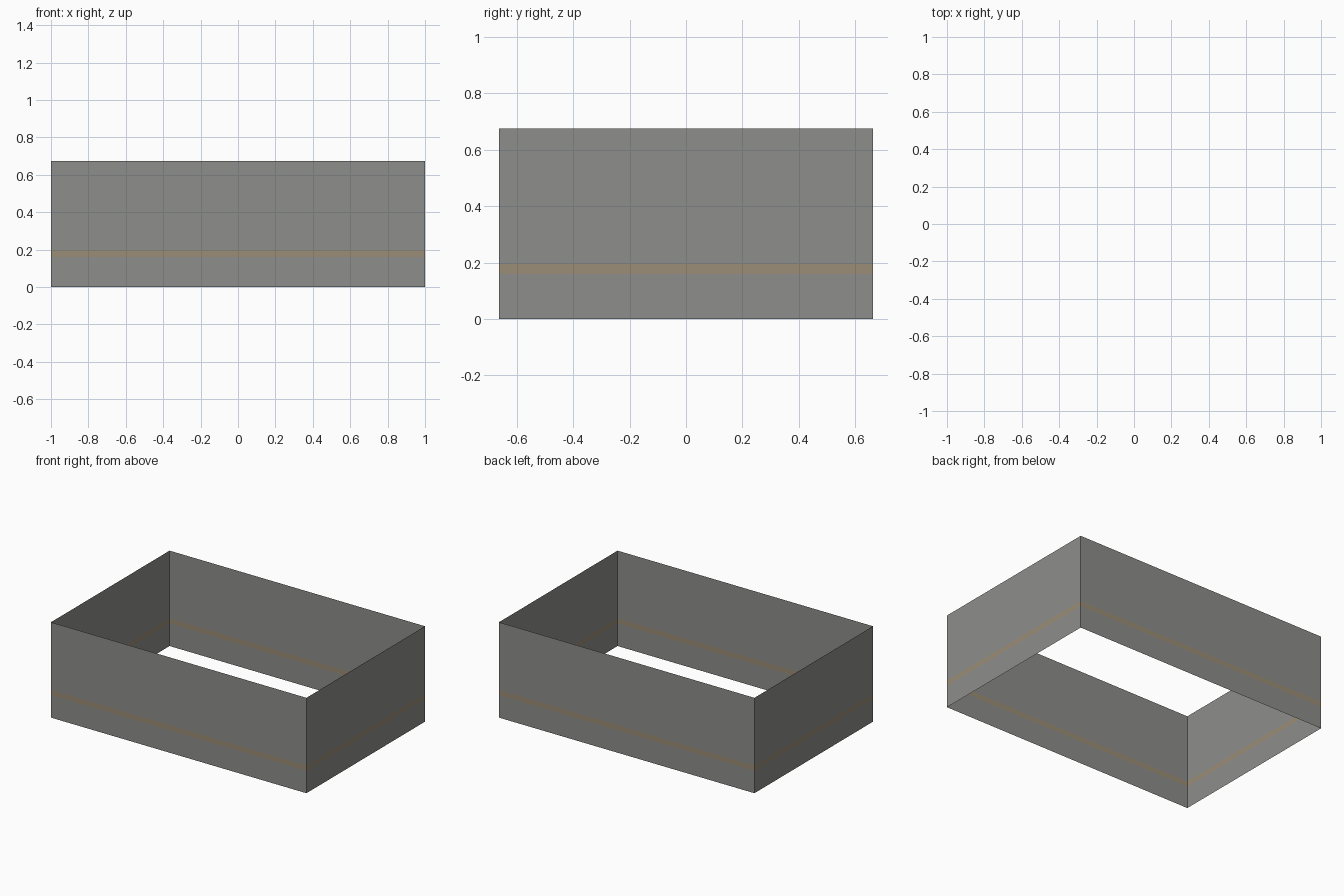
import bpy
import bmesh

if "Cube" in bpy.data.objects:
    bpy.data.objects.remove(bpy.data.objects["Cube"])

HX, HY = 1.0, 0.663
LEVELS = [0.0, 0.16, 0.195, 0.675]


def material(name, rgb):
    m = bpy.data.materials.new(name)
    m.diffuse_color = (*rgb, 1.0)
    m.use_nodes = True
    m.node_tree.nodes["Principled BSDF"].inputs["Base Color"].default_value = m.diffuse_color
    return m


grey = material("wall grey", (0.27, 0.27, 0.258))
tan = material("stripe tan", (0.33, 0.265, 0.18))

# Open rectangular wall of thin sheets, with a stripe band near the bottom
bm = bmesh.new()
corners = [(-HX, -HY), (HX, -HY), (HX, HY), (-HX, HY)]
rings = [[bm.verts.new((x, y, z)) for x, y in corners] for z in LEVELS]
for band, (low, high) in enumerate(zip(rings, rings[1:])):
    for i in range(4):
        j = (i + 1) % 4
        face = bm.faces.new((low[i], low[j], high[j], high[i]))
        face.material_index = 1 if band == 1 else 0

mesh = bpy.data.meshes.new("perimeter_wall")
bm.to_mesh(mesh)
bm.free()
mesh.materials.append(grey)
mesh.materials.append(tan)
wall = bpy.data.objects.new("perimeter_wall", mesh)
bpy.context.collection.objects.link(wall)
